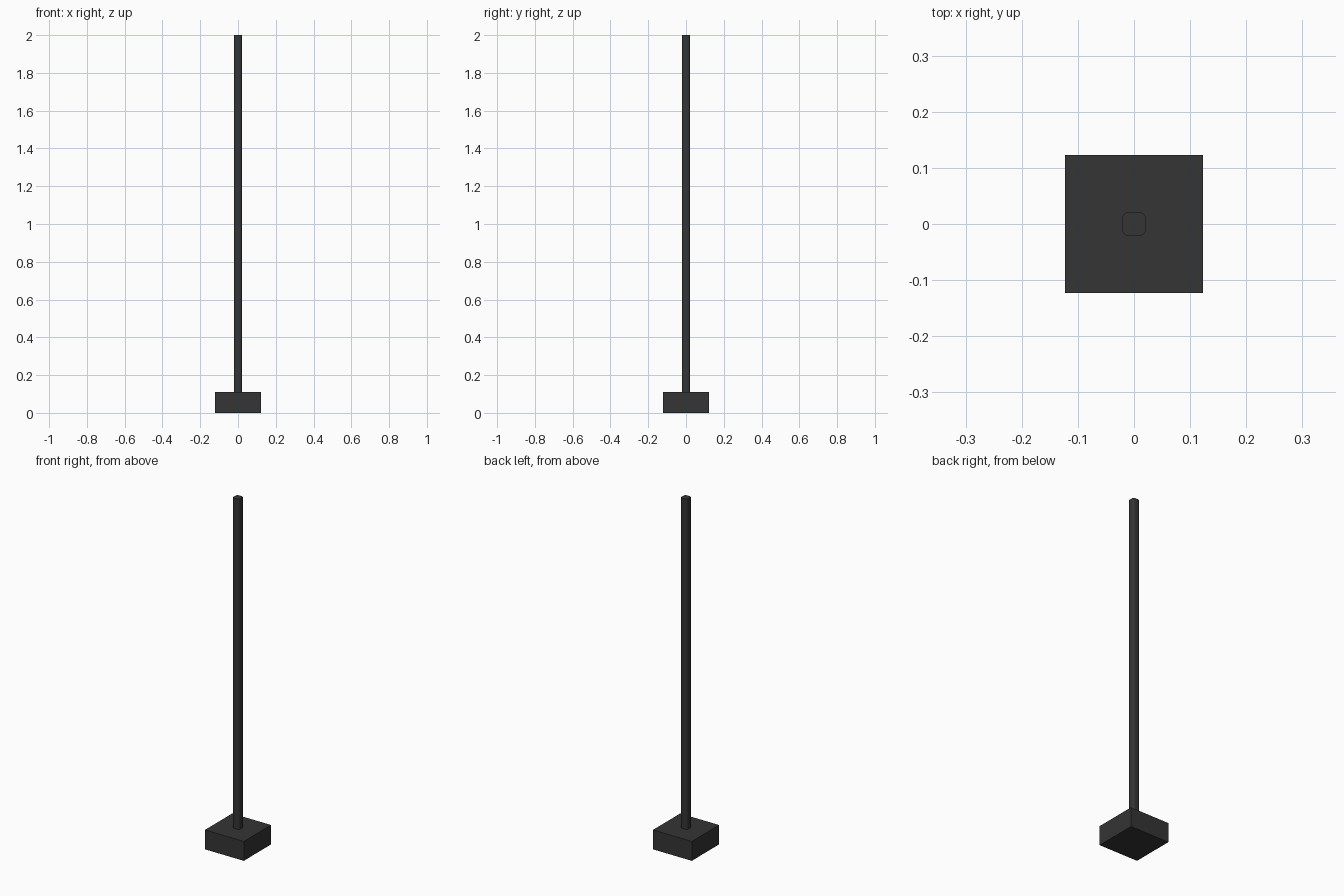
import bpy, bmesh

if "Cube" in bpy.data.objects:
    bpy.data.objects.remove(bpy.data.objects["Cube"])

dark = bpy.data.materials.new("dark_grey")
dark.diffuse_color = (0.035, 0.035, 0.035, 1)
dark.use_nodes = True
dark.node_tree.nodes["Principled BSDF"].inputs["Base Color"].default_value = dark.diffuse_color


def block(name, width, z0, z1, corner=0.0):
    """Square block from z0 to z1, with optional rounded upright edges."""
    bm = bmesh.new()
    bmesh.ops.create_cube(bm, size=1)
    bmesh.ops.scale(bm, vec=(width, width, z1 - z0), verts=bm.verts)
    bmesh.ops.translate(bm, vec=(0, 0, (z0 + z1) / 2), verts=bm.verts)
    if corner:
        upright = [e for e in bm.edges
                   if abs(e.verts[0].co.z - e.verts[1].co.z) > 0.01]
        bmesh.ops.bevel(bm, geom=upright, offset=corner, segments=4,
                        profile=0.5, affect='EDGES')
    mesh = bpy.data.meshes.new(name)
    bm.to_mesh(mesh)
    bm.free()
    mesh.materials.append(dark)
    ob = bpy.data.objects.new(name, mesh)
    bpy.context.collection.objects.link(ob)
    return ob


# Heavy square foot
block("base", 0.246, 0, 0.111)

# Tall post with rounded corners, standing on the foot
post = block("post", 0.042, 0.111, 2.0, corner=0.011)
bpy.context.view_layer.objects.active = post
post.select_set(True)
bpy.ops.object.shade_smooth_by_angle()
